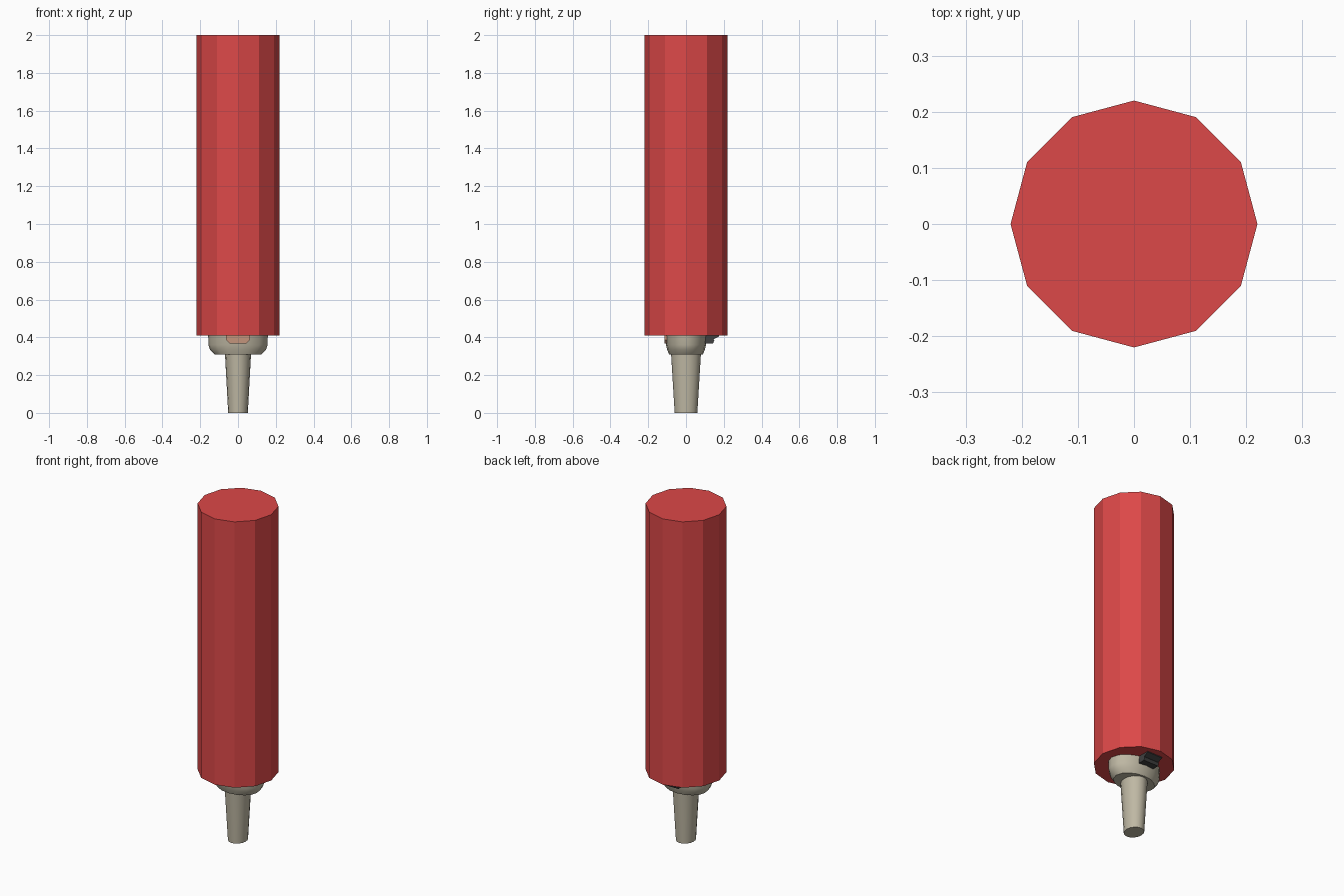
import bpy, bmesh, math

if "Cube" in bpy.data.objects:
    bpy.data.objects.remove(bpy.data.objects["Cube"])


def material(name, rgb):
    m = bpy.data.materials.new(name)
    m.diffuse_color = (*rgb, 1)
    m.use_nodes = True
    m.node_tree.nodes["Principled BSDF"].inputs["Base Color"].default_value = m.diffuse_color
    return m


def finish(name, bm, mat, smooth=False):
    bmesh.ops.recalc_face_normals(bm, faces=bm.faces)
    me = bpy.data.meshes.new(name)
    bm.to_mesh(me)
    bm.free()
    ob = bpy.data.objects.new(name, me)
    bpy.context.collection.objects.link(ob)
    me.materials.append(mat)
    if smooth:
        bpy.ops.object.select_all(action='DESELECT')
        ob.select_set(True)
        bpy.context.view_layer.objects.active = ob
        bpy.ops.object.shade_smooth_by_angle(angle=math.radians(35))
    return ob


def loft(name, rings, sides, mat, smooth=False):
    """Closed stack of elliptical rings: (z, x radius, y radius)."""
    bm = bmesh.new()
    loops = []
    for z, rx, ry in rings:
        loops.append([bm.verts.new((rx * math.cos(2 * math.pi * i / sides),
                                    ry * math.sin(2 * math.pi * i / sides), z))
                      for i in range(sides)])
    for a, b in zip(loops, loops[1:]):
        for i in range(sides):
            j = (i + 1) % sides
            bm.faces.new((a[i], a[j], b[j], b[i]))
    bm.faces.new(loops[0][::-1])
    bm.faces.new(loops[-1])
    return finish(name, bm, mat, smooth)


def prism(name, points, place, depth, mat):
    """Extrude a 2D outline along a depth vector."""
    bm = bmesh.new()
    face = bm.faces.new([bm.verts.new(place(*p)) for p in points])
    ext = bmesh.ops.extrude_face_region(bm, geom=[face])
    verts = [v for v in ext['geom'] if isinstance(v, bmesh.types.BMVert)]
    bmesh.ops.translate(bm, verts=verts, vec=depth)
    return finish(name, bm, mat)


red = material('red', (0.72, 0.065, 0.065))
bone = material('bone', (0.52, 0.48, 0.37))
dark = material('dark', (0.05, 0.05, 0.05))
tan = material('tan', (0.55, 0.30, 0.20))

# Large twelve-sided body
loft('body', [(0.41, 0.22, 0.22), (2.0, 0.22, 0.22)], 12, red)

# Tapered handle and the oval collar that enters the body
loft('handle', [(0, 0.052, 0.06), (0.33, 0.07, 0.08)], 16, bone, True)
loft('collar', [(0.31, 0.125, 0.09), (0.335, 0.148, 0.1),
                (0.36, 0.157, 0.106), (0.44, 0.158, 0.116)], 16, bone, True)

# Rounded front plate, mostly tucked under the body
prism('front_plate',
      [(-0.065, 0.43), (-0.062, 0.385), (-0.045, 0.368),
       (0.045, 0.368), (0.062, 0.385), (0.065, 0.43)],
      lambda x, z: (x, -0.115, z), (0, 0.03, 0), tan)

# Stepped dark clip at the back
prism('back_clip',
      [(0.09, 0.43), (0.09, 0.368), (0.143, 0.368), (0.15, 0.385),
       (0.145, 0.39), (0.175, 0.405), (0.175, 0.43)],
      lambda y, z: (-0.05, y, z), (0.1, 0, 0), dark)
